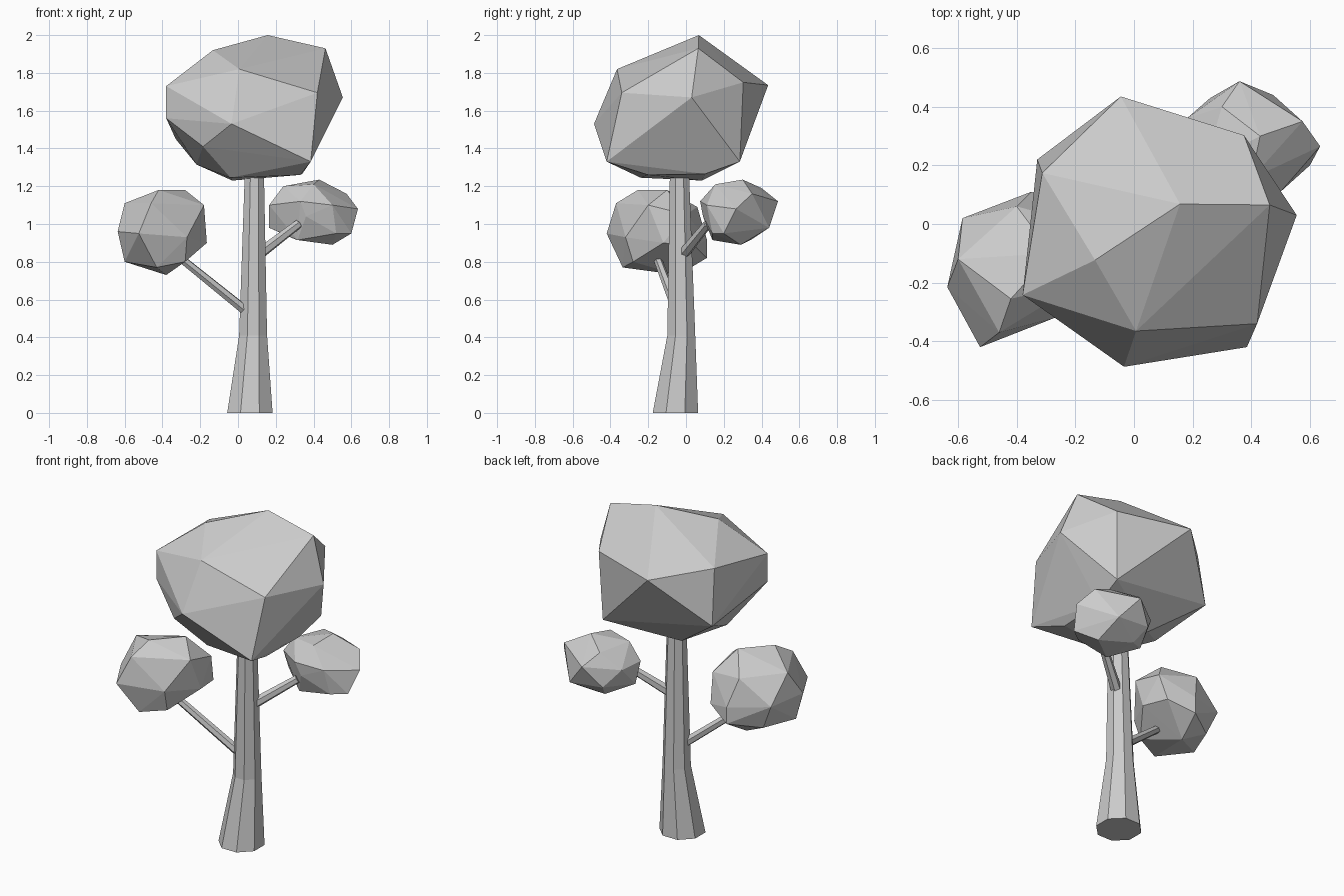
import bpy, bmesh, math
from mathutils import Vector


def finish(name, bm):
    bmesh.ops.recalc_face_normals(bm, faces=bm.faces)
    me = bpy.data.meshes.new(name)
    bm.to_mesh(me)
    bm.free()
    ob = bpy.data.objects.new(name, me)
    bpy.context.collection.objects.link(ob)
    return ob


def limb(name, path, sides, flat=False):
    """Tapered tube through (x, y, z, radius) stations; flat keeps rings level."""
    bm = bmesh.new()
    axis = Vector(path[-1][:3]) - Vector(path[0][:3])
    rot = Vector((0, 0, 1)).rotation_difference(Vector((0, 0, 1)) if flat else axis)
    rings = []
    for x, y, z, r in path:
        ring = []
        for i in range(sides):
            a = 2 * math.pi * (i + 0.5) / sides
            p = rot @ Vector((r * math.cos(a), r * math.sin(a), 0))
            ring.append(bm.verts.new(p + Vector((x, y, z))))
        rings.append(ring)
    for lo, hi in zip(rings, rings[1:]):
        for i in range(sides):
            j = (i + 1) % sides
            bm.faces.new((lo[i], lo[j], hi[j], hi[i]))
    bm.faces.new(rings[0][::-1])
    bm.faces.new(rings[-1])
    return finish(name, bm)


def foliage(name, corners):
    """Faceted leaf clump: the convex hull of its corner points."""
    bm = bmesh.new()
    for c in corners:
        bm.verts.new(c)
    res = bmesh.ops.convex_hull(bm, input=bm.verts)
    loose = [v for v in bm.verts if not v.link_faces]
    bmesh.ops.delete(bm, geom=loose, context='VERTS')
    return finish(name, bm)


# Trunk with flared foot
limb("trunk", [(0.063, -0.056, 0, 0.130), (0.08, -0.025, 0.41, 0.080),
               (0.087, -0.035, 1.30, 0.054)], 8, flat=True)

# Branches
limb("left_branch", [(0.03, -0.05, 0.55, 0.027), (-0.33, -0.16, 0.84, 0.022)], 6)
limb("right_branch", [(0.11, -0.015, 0.84, 0.031), (0.32, 0.115, 1.0, 0.024)], 6)

# Main crown
foliage("main_crown", [
    (0.157, 0.068, 2.0), (0.463, 0.065, 1.93), (0.555, 0.03, 1.67),
    (0.42, -0.34, 1.695), (0.385, -0.42, 1.33), (-0.034, -0.487, 1.53),
    (0.007, -0.365, 1.82), (-0.133, -0.123, 1.92), (-0.38, -0.242, 1.73),
    (-0.38, -0.242, 1.56), (-0.045, 0.435, 1.735), (0.375, 0.303, 1.75),
    (0.36, 0.285, 1.33), (-0.313, 0.174, 1.78), (-0.33, 0.22, 1.45),
    (-0.185, -0.35, 1.41), (0.33, -0.20, 1.26), (-0.03, 0.085, 1.23),
    (-0.04, -0.24, 1.245), (0.34, 0.10, 1.265), (-0.22, -0.08, 1.315)])

# Lower left crown
foliage("left_crown", [
    (-0.637, -0.215, 0.96), (-0.60, -0.12, 1.11), (-0.525, -0.42, 0.95),
    (-0.46, -0.37, 1.11), (-0.42, -0.255, 1.18), (-0.28, -0.10, 1.18),
    (-0.18, -0.20, 1.10), (-0.165, -0.12, 0.90), (-0.27, -0.32, 0.93),
    (-0.28, -0.28, 0.80), (-0.43, -0.335, 0.77), (-0.60, -0.20, 0.80),
    (-0.585, 0.02, 0.95), (-0.38, -0.04, 0.73), (-0.35, 0.11, 0.82),
    (-0.35, 0.11, 0.92), (-0.40, 0.06, 1.09), (-0.18, 0.0, 1.05),
    (-0.52, 0.0, 0.80), (-0.20, 0.05, 0.88)])

# Upper right crown
foliage("right_crown", [
    (0.36, 0.487, 1.12), (0.475, 0.44, 0.98), (0.575, 0.35, 1.16),
    (0.635, 0.265, 1.08), (0.60, 0.20, 0.95), (0.50, 0.11, 1.10),
    (0.43, 0.30, 1.235), (0.24, 0.20, 1.20), (0.165, 0.20, 1.10),
    (0.165, 0.25, 0.98), (0.18, 0.36, 1.10), (0.26, 0.43, 1.0),
    (0.50, 0.29, 0.89), (0.315, 0.14, 0.915), (0.33, 0.075, 1.12),
    (0.36, 0.09, 1.04), (0.40, 0.155, 1.21), (0.30, 0.40, 1.19),
    (0.52, 0.14, 0.95), (0.30, 0.35, 0.92)])
